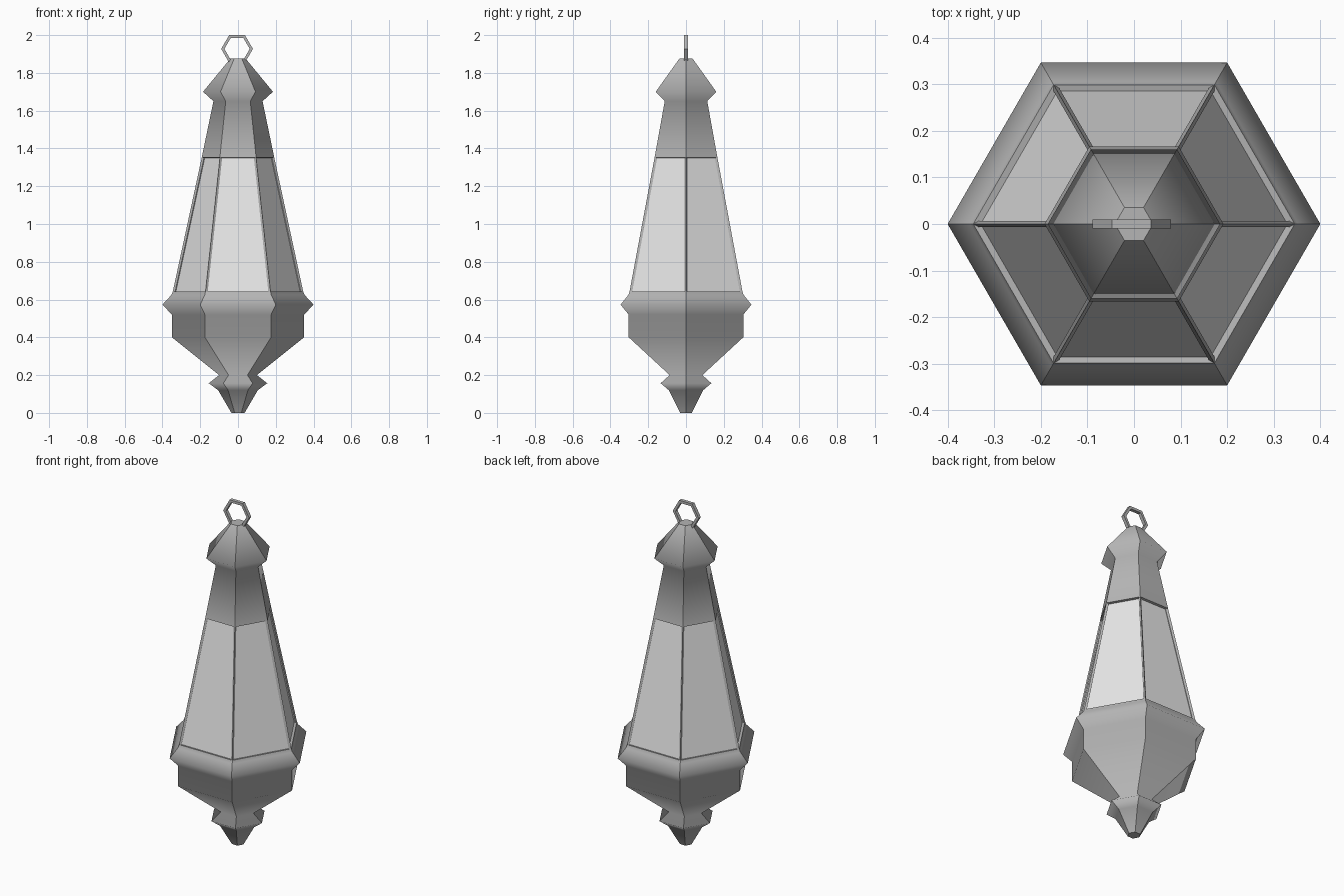
import bpy
import bmesh
from math import cos, sin, radians

cube = bpy.data.objects.get("Cube")
if cube:
    bpy.data.objects.remove(cube)

SIDES = 6


def make_material(name, value):
    mat = bpy.data.materials.new(name)
    mat.use_nodes = True
    colour = (value, value, value, 1)
    mat.diffuse_color = colour
    mat.node_tree.nodes["Principled BSDF"].inputs["Base Color"].default_value = colour
    return mat


metal = make_material("grey metal", 0.46)
glass = make_material("pale glass", 0.8)


def finish(bm, name, materials):
    mesh = bpy.data.meshes.new(name)
    bm.to_mesh(mesh)
    bm.free()
    for mat in materials:
        mesh.materials.append(mat)
    obj = bpy.data.objects.new(name, mesh)
    bpy.context.collection.objects.link(obj)
    return obj


def hex_shell(profile, cap_bottom=False, cap_top=False):
    """Six-sided shell through (radius, height) points, corners on the x axis."""
    bm = bmesh.new()
    rings = [[bm.verts.new((r * cos(radians(60 * k)), r * sin(radians(60 * k)), z))
              for k in range(SIDES)] for r, z in profile]
    for low, high in zip(rings, rings[1:]):
        for k in range(SIDES):
            n = (k + 1) % SIDES
            face = bm.faces.new((low[k], low[n], high[n], high[k]))
            face.smooth = True
    # Soft along the profile, crisp on the six corner edges
    for edge in bm.edges:
        a, b = edge.verts
        edge.smooth = abs(a.co.z - b.co.z) < 1e-5
    if cap_bottom:
        bm.faces.new(rings[0][::-1])
    if cap_top:
        bm.faces.new(rings[-1])
    return bm


# Pointed foot, bowl and cornice
base = hex_shell([(0.035, 0), (0.105, 0.12), (0.155, 0.157), (0.1, 0.2),
                  (0.35, 0.4), (0.35, 0.52), (0.4, 0.573), (0.352, 0.625),
                  (0.345, 0.643)], cap_bottom=True)
finish(base, "base_bowl", [metal])

# Tapered window section with recessed panes
windows = hex_shell([(0.345, 0.643), (0.192, 1.352)])
for face in windows.faces:
    face.smooth = False
panes = list(windows.faces)
bmesh.ops.inset_individual(windows, faces=panes, thickness=0.012, depth=0)
recessed = bmesh.ops.extrude_discrete_faces(windows, faces=panes)["faces"]
windows.normal_update()
for face in recessed:
    offset = face.normal * -0.014
    for vert in face.verts:
        vert.co += offset
    face.material_index = 1
finish(windows, "window_frame", [metal, glass])

# Roof and flared cap
roof = hex_shell([(0.192, 1.352), (0.13, 1.65), (0.185, 1.7), (0.041, 1.875)],
                 cap_top=True)
finish(roof, "roof_cap", [metal])


# Hexagonal hanging ring with a square section
def hanging_ring(centre_x, centre_z, outer, inner, half_depth):
    bm = bmesh.new()
    section = [(outer, -half_depth), (outer, half_depth),
               (inner, half_depth), (inner, -half_depth)]
    loops = [[bm.verts.new((centre_x + r * cos(radians(60 * k)), y,
                            centre_z + r * sin(radians(60 * k))))
              for r, y in section] for k in range(SIDES)]
    for k in range(SIDES):
        here, there = loops[k], loops[(k + 1) % SIDES]
        for i in range(4):
            j = (i + 1) % 4
            bm.faces.new((here[i], here[j], there[j], there[i]))
    bmesh.ops.recalc_face_normals(bm, faces=bm.faces)
    return bm


finish(hanging_ring(-0.005, 1.927, 0.084, 0.067, 0.01), "hanging_ring", [metal])
